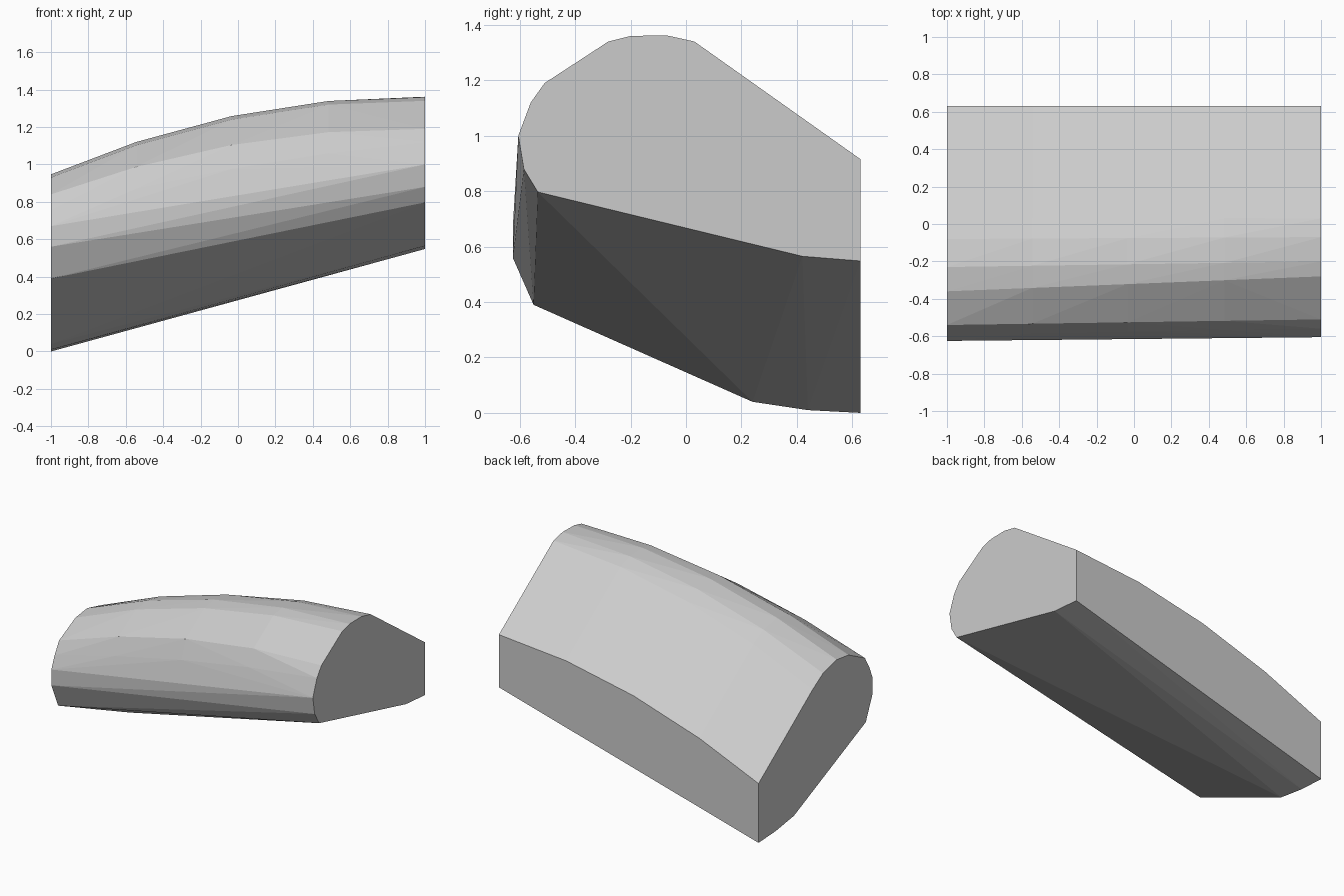
import bpy, bmesh, math

if "Cube" in bpy.data.objects:
    bpy.data.objects.remove(bpy.data.objects["Cube"])

# matching cross-section points at each end: (left y, left z, right y, right z, arch weight)
SECTION = [
    (0.63, 0.413, 0.63, 0.915, 1.0),      # back top edge
    (0.035, 0.84, 0.03, 1.34, 1.0),
    (-0.08, 0.91, -0.07, 1.362, 1.0),
    (-0.23, 0.947, -0.20, 1.36, 1.0),     # crest
    (-0.36, 0.93, -0.28, 1.34, 1.0),
    (-0.54, 0.84, -0.51, 1.19, 0.85),
    (-0.59, 0.755, -0.56, 1.12, 0.4),
    (-0.625, 0.67, -0.605, 1.0, 0.0),     # front nose
    (-0.625, 0.56, -0.585, 0.88, 0.0),
    (-0.55, 0.39, -0.535, 0.797, 0.0),    # front bottom edge
    (0.24, 0.04, 0.42, 0.565, 0.0),
    (0.44, 0.01, 0.52, 0.557, 0.0),
    (0.63, 0.0, 0.63, 0.548, 0.0),        # back bottom edge
]
STATIONS = [-1, -0.544, -0.035, 0.483, 1]
ARCH = 0.112

# arched, sloping padded block: sections joined by a faceted convex skin
bm = bmesh.new()
for x in STATIONS:
    t = (x + 1) / 2
    for ly, lz, ry, rz, w in SECTION:
        if abs(x) == 1 or w > 0:
            z = lz + (rz - lz) * t + ARCH * w * (1 - x * x)
            bm.verts.new((x, ly + (ry - ly) * t, z))
hull = bmesh.ops.convex_hull(bm, input=bm.verts[:])
loose = {v for v in hull["geom_interior"] + hull["geom_unused"]
         if isinstance(v, bmesh.types.BMVert)}
bmesh.ops.delete(bm, geom=list(loose), context='VERTS')

# merge the flat end and back facets
bmesh.ops.dissolve_limit(bm, angle_limit=math.radians(0.5),
                         verts=bm.verts[:], edges=bm.edges[:])
bmesh.ops.recalc_face_normals(bm, faces=bm.faces[:])

mesh = bpy.data.meshes.new("arched_block")
bm.to_mesh(mesh)
bm.free()
block = bpy.data.objects.new("arched_block", mesh)
bpy.context.collection.objects.link(block)

grey = bpy.data.materials.new("light_grey")
grey.diffuse_color = (0.6, 0.6, 0.6, 1)
grey.use_nodes = True
grey.node_tree.nodes["Principled BSDF"].inputs["Base Color"].default_value = grey.diffuse_color
mesh.materials.append(grey)
